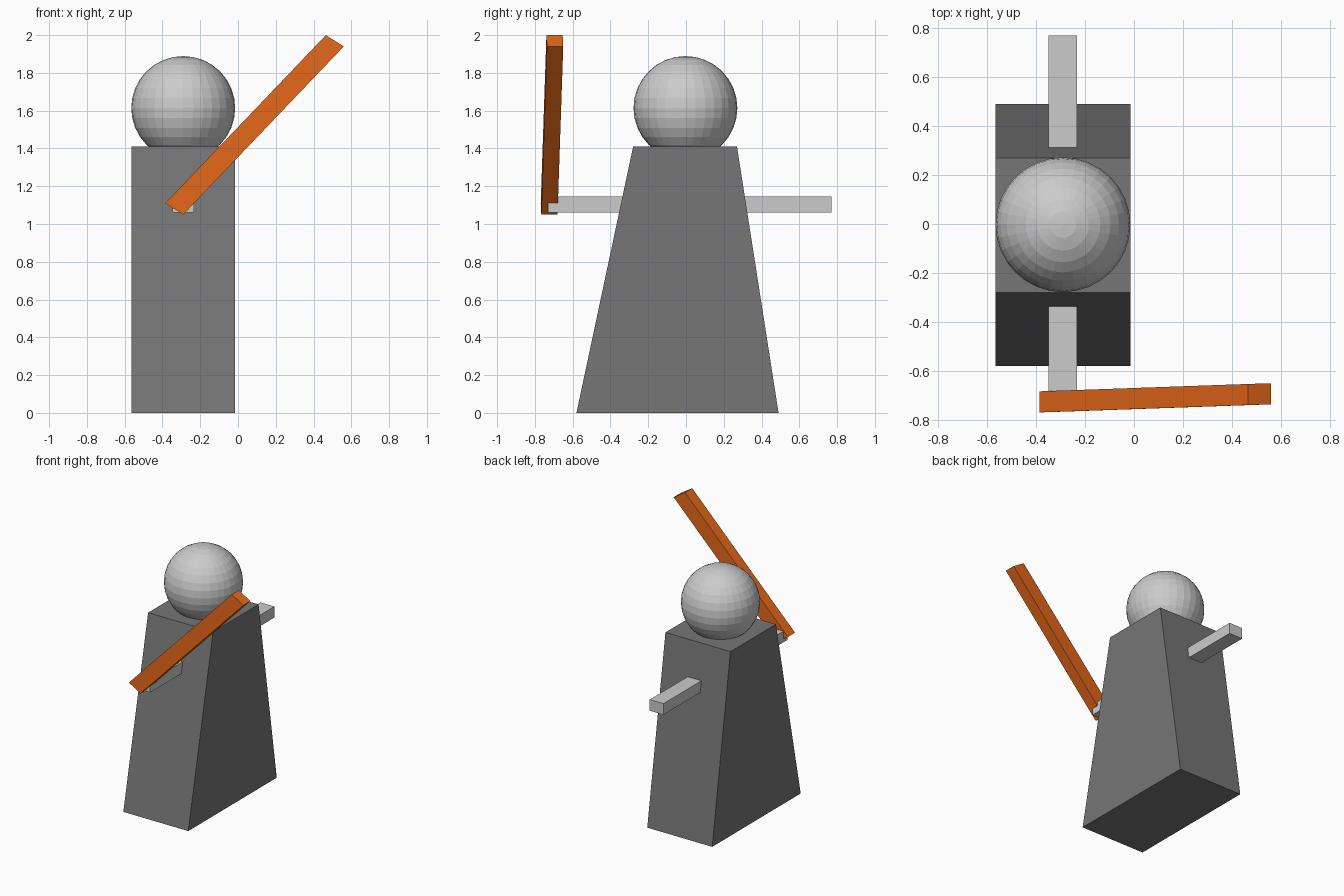
import bpy, bmesh
from mathutils import Matrix, Vector

if "Cube" in bpy.data.objects:
    bpy.data.objects.remove(bpy.data.objects["Cube"])


def material(name, rgb):
    mat = bpy.data.materials.new(name)
    mat.diffuse_color = (*rgb, 1)
    mat.use_nodes = True
    mat.node_tree.nodes["Principled BSDF"].inputs["Base Color"].default_value = mat.diffuse_color
    return mat


def finish(name, bm, mat=None):
    bmesh.ops.recalc_face_normals(bm, faces=bm.faces[:])
    mesh = bpy.data.meshes.new(name)
    bm.to_mesh(mesh)
    bm.free()
    obj = bpy.data.objects.new(name, mesh)
    bpy.context.collection.objects.link(obj)
    if mat:
        mesh.materials.append(mat)
    return obj


def prism(name, profile, x0, x1, mat=None):
    """Extrude a (y, z) profile along x."""
    bm = bmesh.new()
    face = bm.faces.new([bm.verts.new((x0, y, z)) for y, z in profile])
    ext = bmesh.ops.extrude_face_region(bm, geom=[face])
    verts = [v for v in ext["geom"] if isinstance(v, bmesh.types.BMVert)]
    bmesh.ops.translate(bm, verts=verts, vec=(x1 - x0, 0, 0))
    return finish(name, bm, mat)


def slanted_bar(name, corner, length, width, depth, mat=None):
    """Bar spanned by three edge vectors from one corner."""
    edges = [Vector(v) for v in (length, width, depth)]
    m = Matrix(edges).transposed().to_4x4()
    m.translation = Vector(corner) + sum(edges, Vector()) / 2
    bm = bmesh.new()
    bmesh.ops.create_cube(bm, size=1, matrix=m)
    return finish(name, bm, mat)


dark = material("dark_grey", (0.18, 0.18, 0.18))
orange = material("orange", (0.8, 0.14, 0.01))
CX = -0.29

# Tapered body
prism("body", [(-0.58, 0), (0.49, 0), (0.27, 1.41), (-0.28, 1.41)],
      CX - 0.275, CX + 0.275, dark)

# Arms: one bar running through the body
prism("arms", [(-0.73, 1.06), (0.77, 1.06), (0.77, 1.145), (-0.73, 1.145)],
      CX - 0.058, CX + 0.058)

# Faceted ball head
bm = bmesh.new()
bmesh.ops.create_uvsphere(bm, u_segments=32, v_segments=16, radius=0.275,
                          matrix=Matrix.Translation((CX, -0.003, 1.614)))
finish("head", bm)

# Raised stick held at the front hand
slanted_bar("stick", (-0.385, -0.769, 1.11), (0.85, 0.03, 0.89),
            (0.095, 0.003, -0.06), (0, 0.086, 0), orange)
